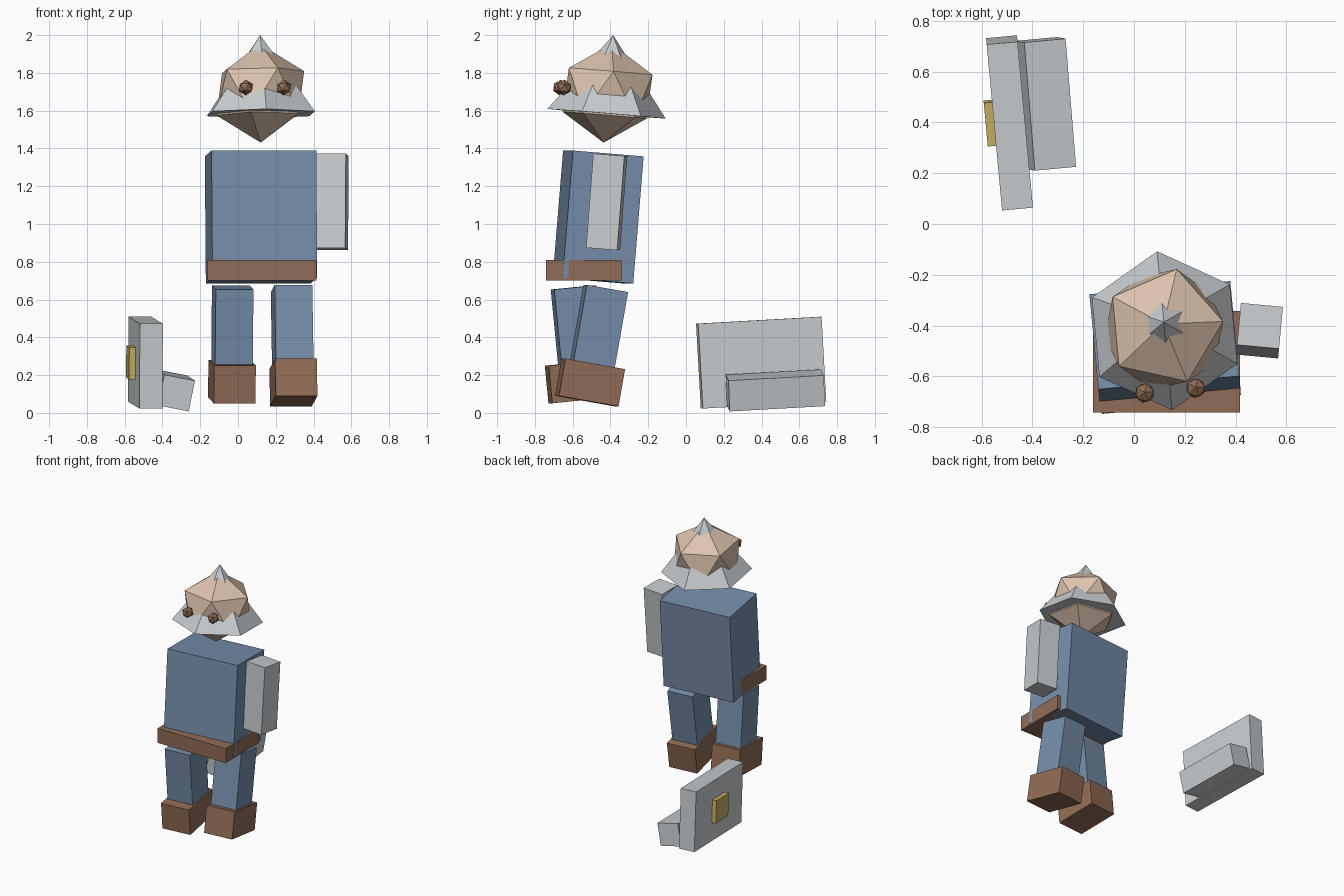
import bpy
from math import radians

cube = bpy.data.objects.get("Cube")
if cube:
    bpy.data.objects.remove(cube, do_unlink=True)


def make_material(name, rgb):
    mat = bpy.data.materials.new(name)
    mat.use_nodes = True
    mat.diffuse_color = (*rgb, 1)
    mat.node_tree.nodes["Principled BSDF"].inputs["Base Color"].default_value = (*rgb, 1)
    return mat


BLUE = make_material("blue cloth", (0.18, 0.27, 0.40))
BROWN = make_material("brown leather", (0.28, 0.15, 0.09))
STEEL = make_material("pale steel", (0.58, 0.61, 0.63))
SKIN = make_material("skin", (0.72, 0.55, 0.42))
GOLD = make_material("gold", (0.57, 0.43, 0.12))


def finish(name, mat, rotation):
    obj = bpy.context.object
    obj.name = name
    obj.rotation_euler = [radians(a) for a in rotation]
    obj.data.materials.append(mat)
    return obj


def box(name, mat, size, location, rotation=(0, 0, 0)):
    bpy.ops.mesh.primitive_cube_add(size=1, location=location)
    obj = finish(name, mat, rotation)
    obj.scale = size


def ball(name, mat, radius, location, rotation):
    bpy.ops.mesh.primitive_ico_sphere_add(subdivisions=1, radius=radius, location=location)
    finish(name, mat, rotation)


# Body, all turned slightly and leaning back
LEAN = (-4.7, 0, 5.4)
box("torso", BLUE, (0.557, 0.377, 0.675), (0.122, -0.465, 1.037), LEAN)
box("belt", BROWN, (0.577, 0.4, 0.11), (0.128, -0.542, 0.755))
box("left_arm", STEEL, (0.166, 0.166, 0.5), (0.494, -0.42, 1.117), (-4.4, 0, -5.3))

# Striding legs with boots
LEG, BOOT = (0.2, 0.222, 0.43), (0.222, 0.322, 0.2)
for side, tilt, leg_at, boot_at in (
        ("left", -10, (0.287, -0.462, 0.447), (0.2935, -0.508, 0.161)),
        ("right", 5.6, (-0.03, -0.576, 0.45), (-0.032, -0.568, 0.166))):
    box(side + "_leg", BLUE, LEG, leg_at, (tilt, 0, 5.4))
    box(side + "_boot", BROWN, BOOT, boot_at, (tilt, 0, 5.4))

# Head poking through a six-sided pointed helmet
ball("head", SKIN, 0.262, (0.118, -0.415, 1.692), LEAN)
bpy.ops.mesh.primitive_cone_add(vertices=6, radius1=0.315, depth=0.418,
                                location=(0.119, -0.403, 1.792))
finish("helmet", STEEL, LEAN)
for side, x, y in (("left", 0.243, -0.646), ("right", 0.042, -0.665)):
    ball(side + "_eye", BROWN, 0.042, (x, y, 1.722), LEAN)

# Detached right arm with its shield and boss
box("right_arm", STEEL, (0.166, 0.507, 0.166), (-0.346, 0.473, 0.119), (3.2, 11, 5.3))
box("shield", STEEL, (0.122, 0.657, 0.45), (-0.49, 0.398, 0.266), (3.2, 0, 5.3))
box("shield_boss", GOLD, (0.058, 0.172, 0.17), (-0.555, 0.398, 0.267), (3.2, 0, 5.3))
